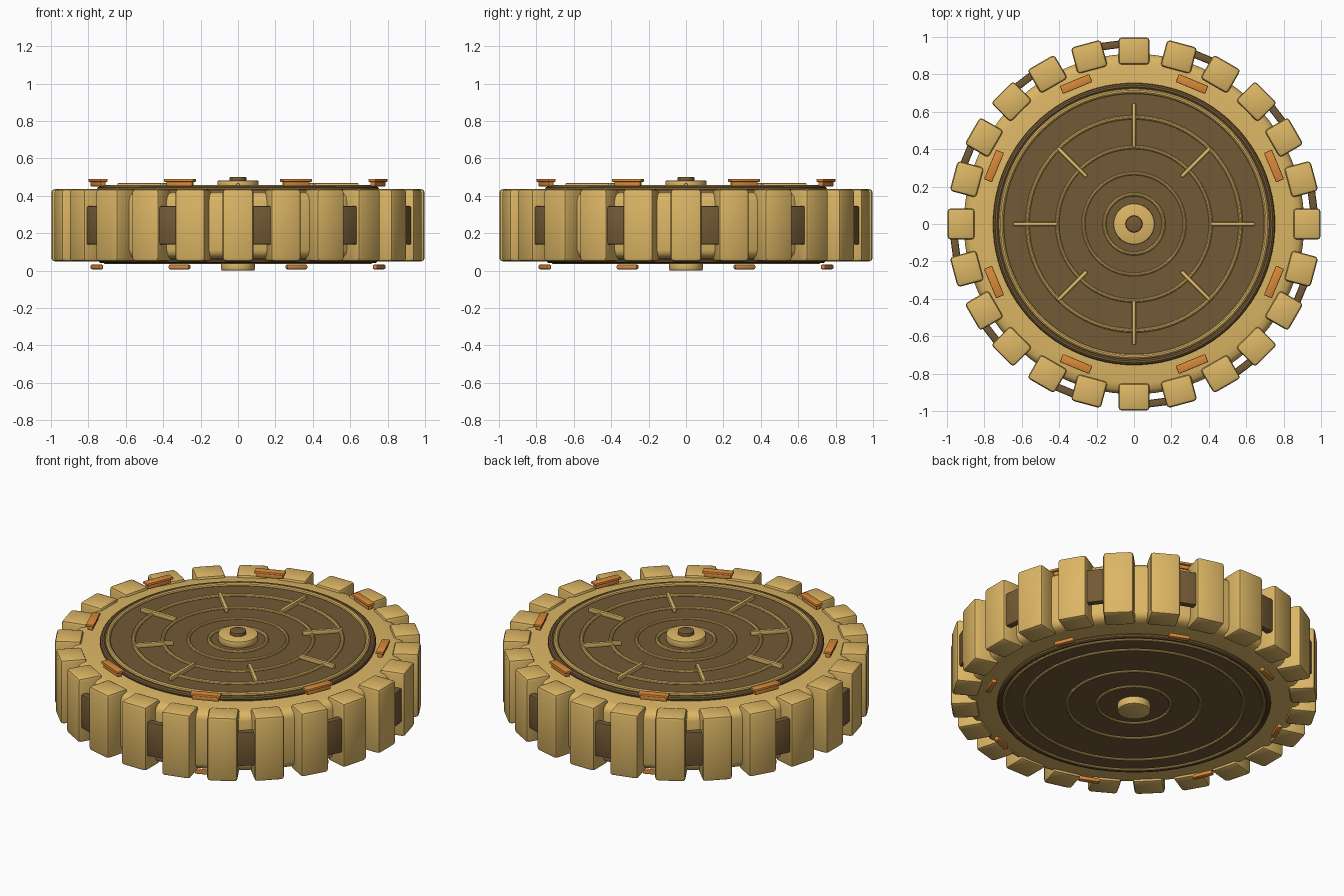
import bpy
from math import cos, sin, pi, radians

if "Cube" in bpy.data.objects:
    bpy.data.objects.remove(bpy.data.objects["Cube"])


def material(name, rgb):
    m = bpy.data.materials.new(name)
    m.diffuse_color = (*rgb, 1)
    m.use_nodes = True
    m.node_tree.nodes["Principled BSDF"].inputs["Base Color"].default_value = m.diffuse_color
    return m


TAN = material("tan", (0.72, 0.47, 0.13))
BROWN = material("brown", (0.17, 0.10, 0.035))
ORANGE = material("orange", (0.70, 0.25, 0.04))


def finish(ob, name, mat, bevel=0.0, segments=2):
    ob.name = name
    ob.data.materials.append(mat)
    if bevel:
        b = ob.modifiers.new("bevel", 'BEVEL')
        b.width, b.segments, b.limit_method = bevel, segments, 'ANGLE'
        bpy.ops.object.modifier_apply(modifier="bevel")
    bpy.ops.object.shade_smooth_by_angle(angle=radians(35))
    return ob


def radial_box(name, mat, deg, r, size, z, bevel):
    """Box at radius r; size = (radial, tangential, height)."""
    a = radians(deg)
    bpy.ops.mesh.primitive_cube_add(size=1, location=(r * cos(a), r * sin(a), z), rotation=(0, 0, a))
    ob = bpy.context.object
    ob.scale = size
    bpy.ops.object.transform_apply(location=False, rotation=False, scale=True)
    return finish(ob, name, mat, bevel)


def disc(name, mat, r, z0, z1, bevel, verts=64):
    bpy.ops.mesh.primitive_cylinder_add(vertices=verts, radius=r, depth=z1 - z0, location=(0, 0, (z0 + z1) / 2))
    return finish(bpy.context.object, name, mat, bevel)


def ring(name, mat, r, minor, z):
    bpy.ops.mesh.primitive_torus_add(major_radius=r, minor_radius=minor, major_segments=96,
                                     minor_segments=10, location=(0, 0, z))
    return finish(bpy.context.object, name, mat)


def lathe(name, mat, profile, n=96):
    """Closed (r, z) profile spun around z."""
    k = len(profile)
    verts = [(r * cos(2 * pi * i / n), r * sin(2 * pi * i / n), z) for i in range(n) for r, z in profile]
    faces = [(i * k + j, (i + 1) % n * k + j, (i + 1) % n * k + (j + 1) % k, i * k + (j + 1) % k)
             for i in range(n) for j in range(k)]
    me = bpy.data.meshes.new(name)
    me.from_pydata(verts, [], faces)
    ob = bpy.data.objects.new(name, me)
    bpy.context.collection.objects.link(ob)
    bpy.ops.object.select_all(action='DESELECT')
    ob.select_set(True)
    bpy.context.view_layer.objects.active = ob
    return finish(ob, name, mat)


# Tyre body with rounded shoulders
lathe("tyre_body", TAN, [(0.72, 0.06), (0.85, 0.065), (0.885, 0.072), (0.903, 0.088), (0.91, 0.11),
                         (0.91, 0.375), (0.903, 0.397), (0.885, 0.413), (0.85, 0.42), (0.72, 0.425)])

# Tread lugs, and link plates in every second gap
for i in range(24):
    radial_box("tread_lug", TAN, 15 * i, 0.925, (0.146, 0.166, 0.386), 0.243, 0.018)
for i in range(12):
    radial_box("link_plate", BROWN, 7.5 + 30 * i, 0.963, (0.04, 0.15, 0.205), 0.242, 0.008)

# Wheel disc with raised edges
disc("wheel_disc", BROWN, 0.735, 0.045, 0.444, 0, 96)
ring("upper_disc_edge", BROWN, 0.737, 0.017, 0.434)
ring("lower_disc_edge", BROWN, 0.732, 0.015, 0.056)

# Concentric rings on both faces
for r, m in ((0.71, 0.014), (0.57, 0.011), (0.41, 0.010), (0.27, 0.009), (0.158, 0.010)):
    ring("upper_ring", TAN, r, m, 0.446)
for r in (0.71, 0.60, 0.365, 0.20):
    ring("lower_ring", TAN, r, 0.009, 0.045)

# Short spokes: long on the axes, shorter on the diagonals
for i in range(8):
    r, length = ((0.527, 0.235), (0.468, 0.22))[i % 2]
    radial_box("spoke", TAN, 45 * i, r, (length, 0.02, 0.028), 0.454, 0.005)

# Orange markers, stacked on top and single underneath
for i in range(8):
    a = 22.5 + 45 * i
    radial_box("marker_base", ORANGE, a, 0.81, (0.03, 0.15, 0.024), 0.463, 0.005)
    radial_box("marker_cap", ORANGE, a, 0.81, (0.046, 0.17, 0.016), 0.483, 0.005)
    radial_box("lower_marker", ORANGE, a, 0.817, (0.03, 0.12, 0.025), 0.02, 0.008)

# Hub and bolt
disc("hub_cap", TAN, 0.11, 0.44, 0.483, 0.008)
disc("hub_bolt", BROWN, 0.045, 0.475, 0.502, 0.006, 32)
disc("lower_hub", TAN, 0.09, 0.0, 0.05, 0.008)
